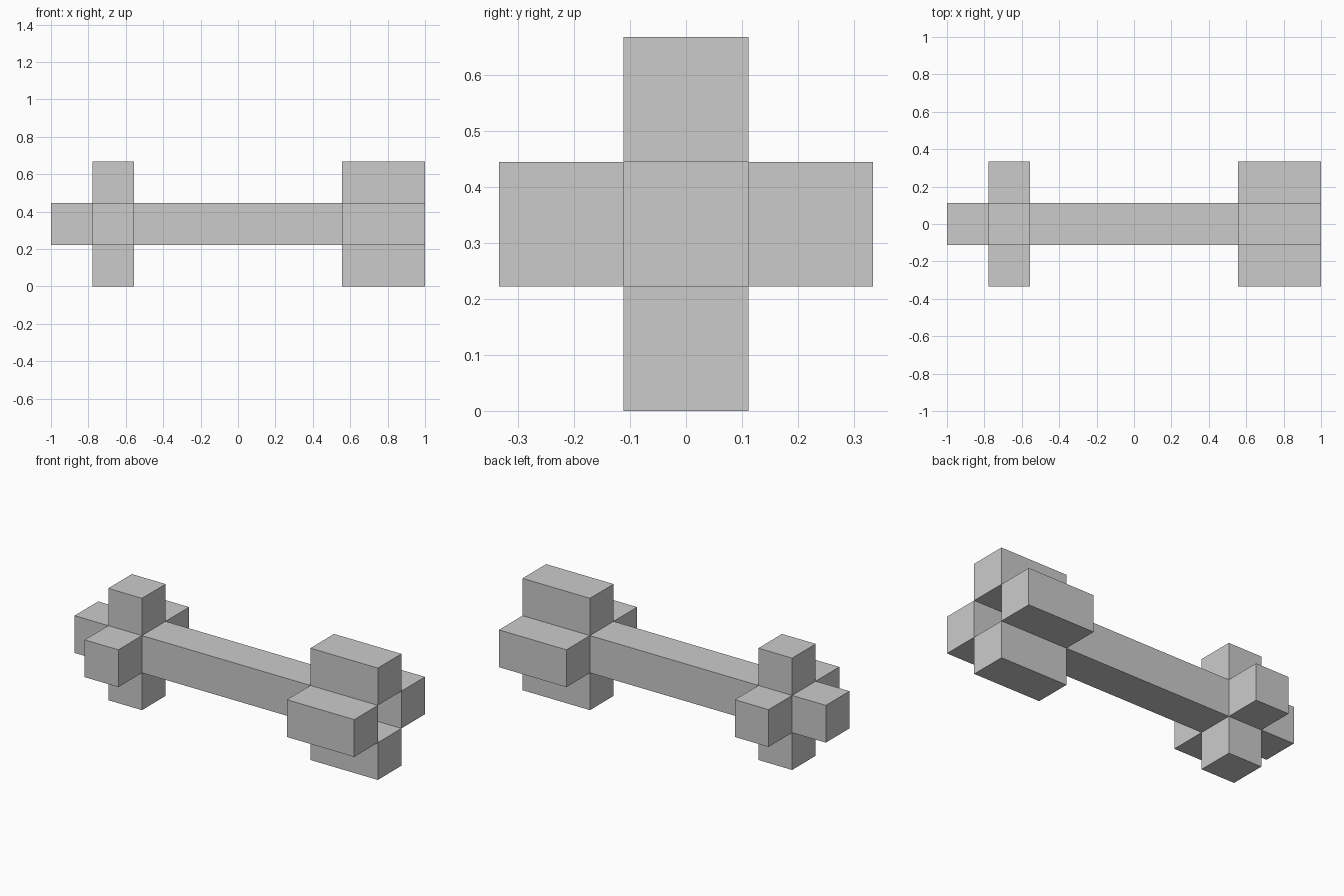
import bpy

if "Cube" in bpy.data.objects:
    bpy.data.objects.remove(bpy.data.objects["Cube"])

U = 2 / 9      # block size
ZC = 1.5 * U   # height of the shaft axis


def box(name, x0, x1, y, z):
    """Block from x0 to x1, one unit thick, centred at (y, z) from the axis."""
    bpy.ops.mesh.primitive_cube_add(size=1, location=((x0 + x1) / 2, y, ZC + z))
    ob = bpy.context.object
    ob.name = name
    ob.scale = (x1 - x0, U, U)
    bpy.ops.object.transform_apply(location=False, rotation=False, scale=True)
    return ob


# Shaft: butt sticks out past the guard, far end is recessed inside the head
box("shaft", -1, 1 - U, 0, 0)

# Four arms around the shaft for the short guard and the long socket head
sides = {"front": (-U, 0), "back": (U, 0), "top": (0, U), "bottom": (0, -U)}
for side, (y, z) in sides.items():
    box(f"guard_{side}", -1 + U, -1 + 2 * U, y, z)
    box(f"head_{side}", 1 - 2 * U, 1, y, z)
